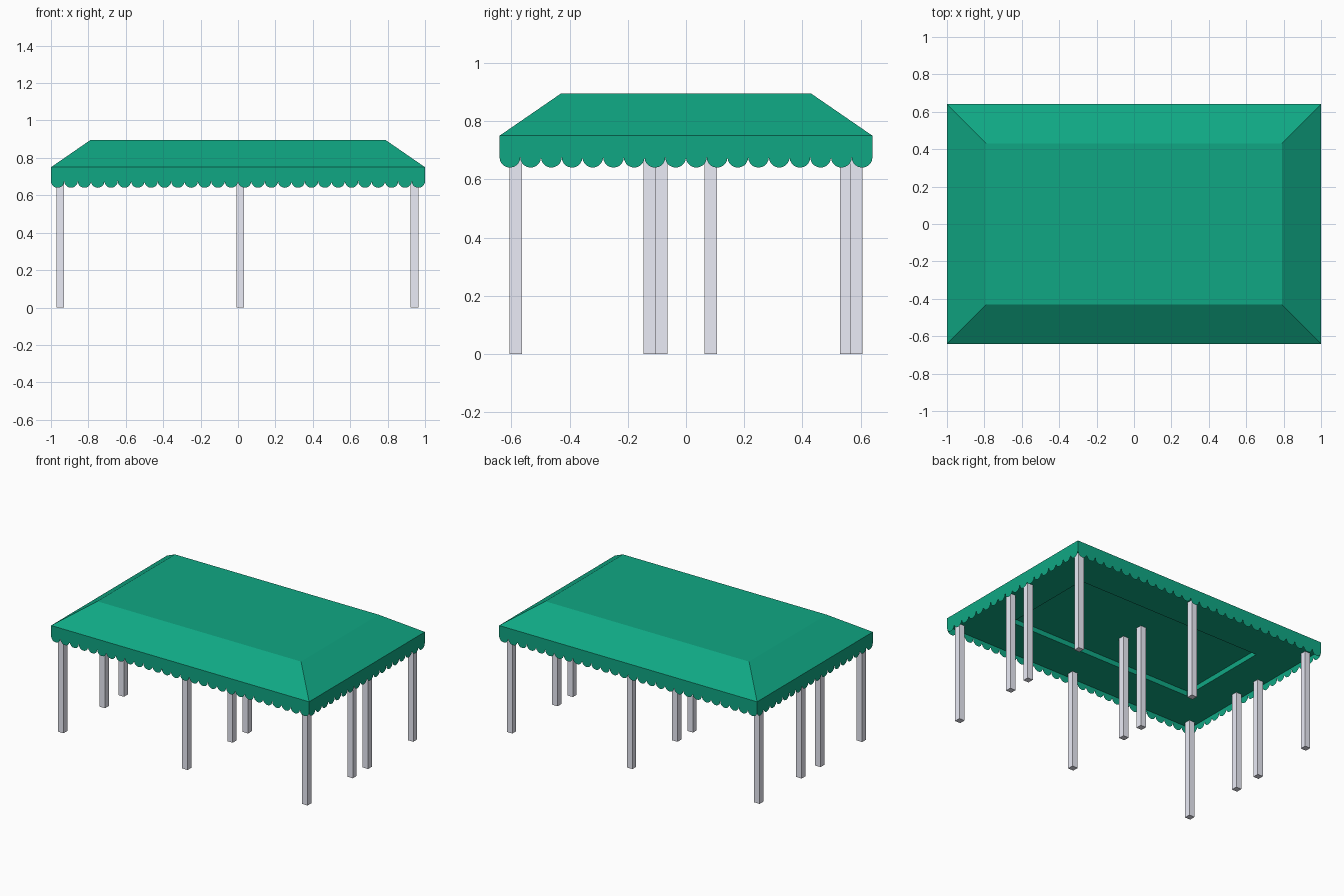
import bpy, bmesh, math
from mathutils import Vector

if "Cube" in bpy.data.objects:
    bpy.data.objects.remove(bpy.data.objects["Cube"])


def material(name, rgb):
    mat = bpy.data.materials.new(name)
    mat.diffuse_color = (*rgb, 1)
    mat.use_nodes = True
    mat.node_tree.nodes["Principled BSDF"].inputs["Base Color"].default_value = mat.diffuse_color
    return mat


green = material("green_canvas", (0.005, 0.39, 0.23))
pale = material("pale_metal", (0.83, 0.84, 0.93))

HX, HY = 1.0, 0.641     # canopy half sizes
EAVE, GAP = 0.75, 0.002


def add_object(name, bm, mat):
    bmesh.ops.recalc_face_normals(bm, faces=bm.faces)
    mesh = bpy.data.meshes.new(name)
    bm.to_mesh(mesh)
    bm.free()
    ob = bpy.data.objects.new(name, mesh)
    bpy.context.collection.objects.link(ob)
    mesh.materials.append(mat)
    return ob


# Canopy body: rectangular rings from flat top, over the slope, to the recessed underside
def canopy():
    rings = [(0.79, 0.43, 0.895), (HX, HY, EAVE), (HX - GAP, HY - GAP, EAVE),
             (HX - GAP, HY - GAP, 0.69), (0.72, 0.34, 0.69), (0.72, 0.34, 0.725)]
    bm = bmesh.new()
    loops = [[bm.verts.new((sx * x, sy * y, z))
              for sx, sy in ((-1, -1), (1, -1), (1, 1), (-1, 1))] for x, y, z in rings]
    for a, b in zip(loops, loops[1:]):
        for i in range(4):
            j = (i + 1) % 4
            bm.faces.new((a[i], a[j], b[j], b[i]))
    bm.faces.new(loops[0])
    bm.faces.new(loops[-1])
    add_object("canopy_roof", bm, green)


# Scalloped valance sheet: straight top, row of half-round tongues below
def valance(name, start, end, count):
    start, end = Vector(start), Vector(end)
    direction = (end - start).normalized()
    r = (end - start).length / count / 2
    pts = [end, start]
    for k in range(count):
        for s in range(0 if k == 0 else 1, 11):
            a = math.pi * s / 10
            p = start + direction * ((2 * k + 1) * r - r * math.cos(a))
            pts.append(Vector((p.x, p.y, 0.676 - r * math.sin(a))))
    bm = bmesh.new()
    face = bm.faces.new([bm.verts.new(p) for p in pts])
    # make the sheet face away from the centre
    face.normal_update()
    if face.normal.dot((start + end) * Vector((1, 1, 0)).length) < 0:
        face.normal_flip()
    mesh = bpy.data.meshes.new(name)
    bm.to_mesh(mesh)
    bm.free()
    mesh.materials.append(green)
    bpy.context.collection.objects.link(bpy.data.objects.new(name, mesh))


# Square post reaching up into the canopy
def post(name, x, y, w=0.042, h=0.73):
    bm = bmesh.new()
    bmesh.ops.create_cube(bm, size=1)
    for v in bm.verts:
        v.co = Vector((x + v.co.x * w, y + v.co.y * w, (v.co.z + 0.5) * h))
    add_object(name, bm, pale)


canopy()
for sign, front, side in ((-1, "front", "left"), (1, "back", "right")):
    valance(front + "_valance", (-HX, sign * HY, EAVE), (HX, sign * HY, EAVE), 28)
    valance(side + "_valance", (sign * HX, -HY, EAVE), (sign * HX, HY, EAVE), 18)

# Three rows of four square posts; the left row is spaced unevenly
even = (-0.585, -0.085, 0.085, 0.585)
for row, x, ys in (("left", -0.95, (-0.585, -0.125, 0.085, 0.55)),
                   ("middle", 0.012, even), ("right", 0.943, even)):
    for i, y in enumerate(ys):
        post(f"{row}_post_{i + 1}", x, y)
